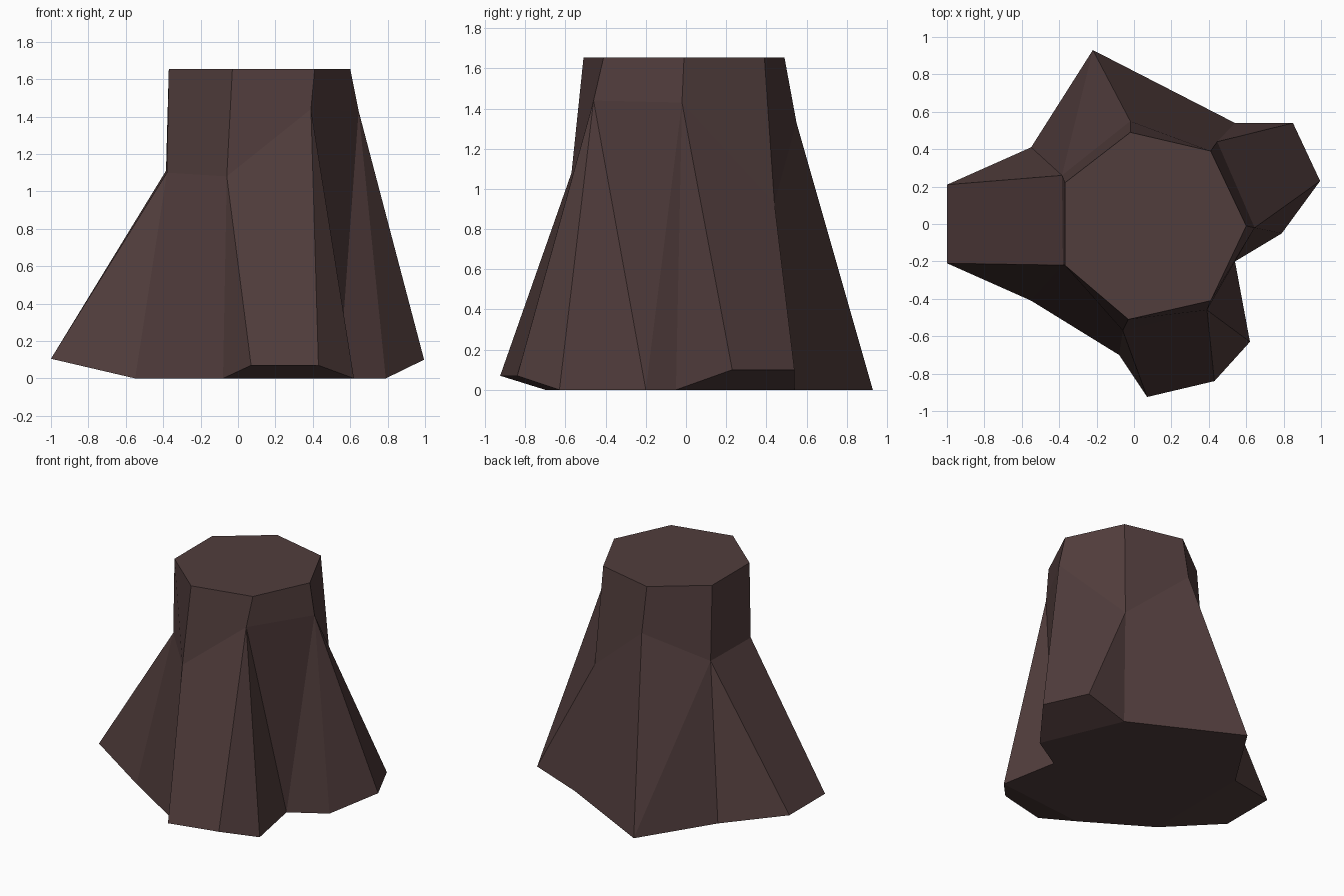
import bpy
import bmesh

default_cube = bpy.data.objects.get("Cube")
if default_cube:
    bpy.data.objects.remove(default_cube, do_unlink=True)

# Dark bark colour shared by the whole stump
bark_colour = (0.083, 0.047, 0.046, 1.0)
bark = bpy.data.materials.new("dark_bark")
bark.use_nodes = True
bark.diffuse_color = bark_colour
shader = next(n for n in bark.node_tree.nodes if n.type == "BSDF_PRINCIPLED")
shader.inputs["Base Color"].default_value = bark_colour
shader.inputs["Roughness"].default_value = 0.9

# Seven-sided cut at the top of the trunk, counter-clockwise
top_height = 1.655
cut_outline = [(0.60, -0.01), (0.41, 0.39), (-0.02, 0.49), (-0.37, 0.22),
               (-0.37, -0.22), (-0.03, -0.51), (0.41, -0.41)]

# Uneven ring where each trunk corner flares into the roots
flare = [(0.645, -0.02, 1.43), (0.445, 0.44, 0.93), (-0.02, 0.55, 1.33),
         (-0.385, 0.26, 1.11), (-0.38, -0.22, 1.1), (-0.06, -0.57, 1.08),
         (0.39, -0.46, 1.44)]

# Ground points shared by two neighbouring corners
valley = (0.54, -0.20, 0)
back_toe = (-0.22, 0.93, 0)

# Points below each flare corner; raised ones are root tips
feet = [
    [valley, (0.79, -0.05, 0), (0.995, 0.23, 0.1)],
    [(0.85, 0.54, 0.1), (0.54, 0.54, 0)],
    [back_toe],
    [back_toe, (-0.55, 0.41, 0), (-1, 0.21, 0.105)],
    [(-1, -0.21, 0.105), (-0.55, -0.41, 0)],
    [(-0.08, -0.70, 0), (0.07, -0.925, 0.07)],
    [(0.43, -0.84, 0.07), (0.62, -0.63, 0), valley],
]

bm = bmesh.new()
verts = {}


def vert(point):
    """Return the vertex at a point, creating it once."""
    if point not in verts:
        verts[point] = bm.verts.new(point)
    return verts[point]


def face(*points):
    """Make a face, merging repeated corners."""
    bm.faces.new([vert(p) for p in dict.fromkeys(points)])


cut = [(x, y, top_height) for x, y in cut_outline]
face(*cut)

for i, corner in enumerate(flare):
    j = (i + 1) % len(flare)
    # Upright trunk wall
    face(cut[i], corner, flare[j], cut[j])
    # Fan of bark below this corner
    for a, b in zip(feet[i], feet[i][1:]):
        face(corner, a, b)
    # Panel joining this corner to the next one
    start, end = feet[i][-1], feet[j][0]
    face(corner, start, end, flare[j])
    # Sloping underside where two root tips meet
    if start[2] > 0 and end[2] > 0:
        face(feet[i][-2], start, end, feet[j][1])

# Flat base through every point that touches the ground
face(*[p for run in feet for p in run if p[2] == 0])

bmesh.ops.recalc_face_normals(bm, faces=bm.faces[:])
mesh = bpy.data.meshes.new("tree_stump")
bm.to_mesh(mesh)
bm.free()
mesh.materials.append(bark)

stump = bpy.data.objects.new("tree_stump", mesh)
bpy.context.collection.objects.link(stump)
